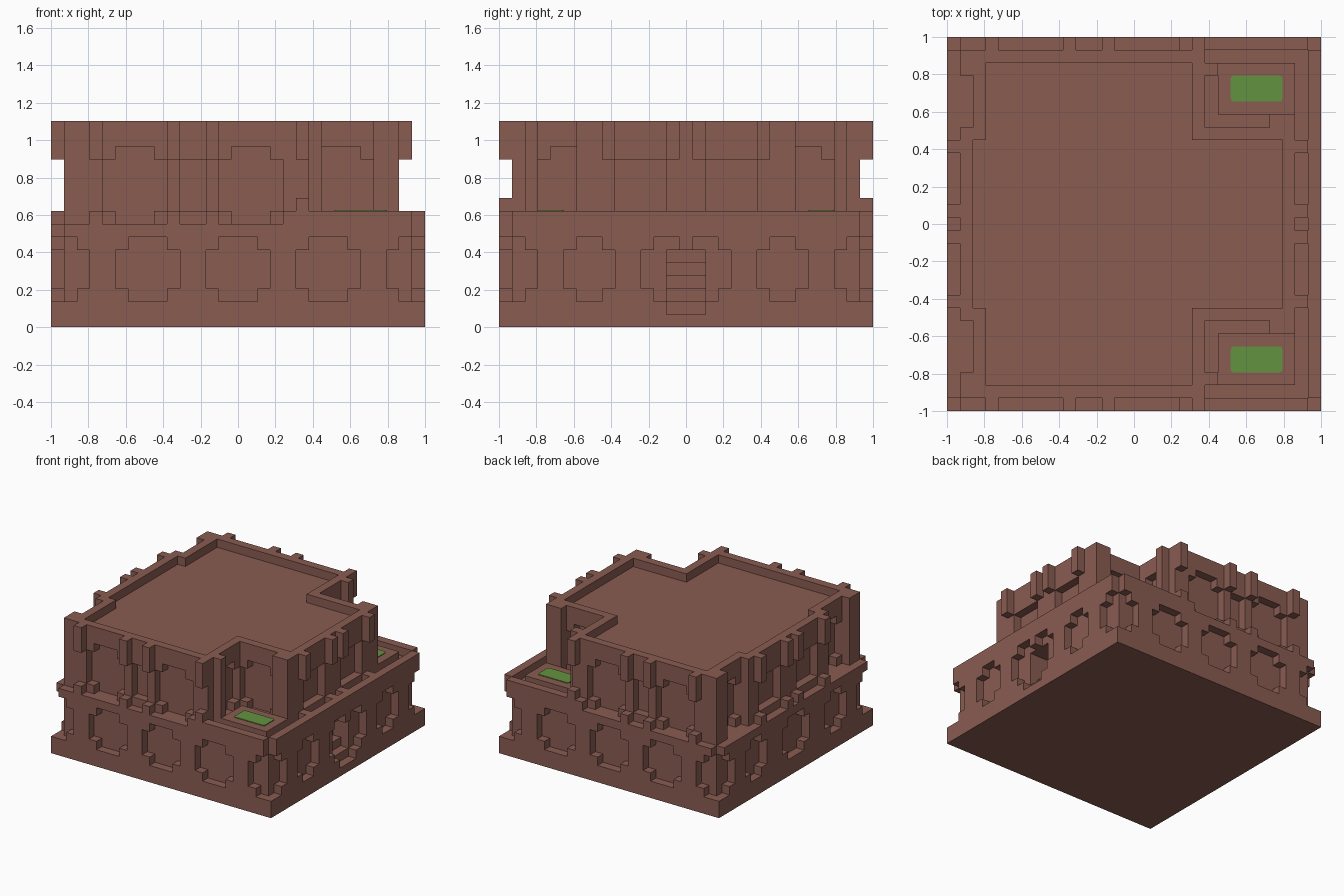
import bpy
import bmesh
from mathutils import Vector

cube = bpy.data.objects.get("Cube")
if cube:
    bpy.data.objects.remove(cube)

N = 29            # blocks along each side
U = 2 / N         # size of one block


def material(name, color):
    m = bpy.data.materials.new(name)
    m.use_nodes = True
    m.diffuse_color = (*color, 1)
    m.node_tree.nodes["Principled BSDF"].inputs["Base Color"].default_value = (*color, 1)
    return m


BRICK = material("brick brown", (0.25, 0.107, 0.083))
GRASS = material("grass green", (0.125, 0.29, 0.05))


def cells(x, y, z):
    return {(i, j, k) for i in range(*x) for j in range(*y) for k in range(*z)}


def both(x, y, z):
    """A block range and its mirror across the y centre plane."""
    return cells(x, y, z) | cells(x, (N - y[1], N - y[0]), z)


def finish(name, bm, mat):
    mesh = bpy.data.meshes.new(name)
    bm.to_mesh(mesh)
    bm.free()
    mesh.materials.append(mat)
    ob = bpy.data.objects.new(name, mesh)
    bpy.context.collection.objects.link(ob)
    return ob


def build(name, solid, mat):
    """Skin a set of blocks with its outer faces and merge the flat areas."""
    bm = bmesh.new()
    verts = {}

    def corner(p):
        if p not in verts:
            verts[p] = bm.verts.new((p[0] * U - 1, p[1] * U - 1, p[2] * U))
        return verts[p]

    for c in solid:
        for axis in range(3):
            a, b = (axis + 1) % 3, (axis + 2) % 3
            for side in (0, 1):
                near = list(c)
                near[axis] += 2 * side - 1
                if tuple(near) in solid:
                    continue
                loop = []
                for da, db in ((0, 0), (1, 0), (1, 1), (0, 1)):
                    p = list(c)
                    p[axis] += side
                    p[a] += da
                    p[b] += db
                    loop.append(corner(tuple(p)))
                bm.faces.new(loop if side else loop[::-1])
    bmesh.ops.dissolve_limit(bm, angle_limit=0.01, verts=bm.verts[:], edges=bm.edges[:])
    return finish(name, bm, mat)


def arch(a, b, z0, z1, cut):
    """Stepped opening: full width in the middle, one block taller inside."""
    return cut((a, b), (z0 + 1, z1 - 1)) | cut((a + 1, b - 1), (z0, z1))


# Lower storey: plinth, wall and stepped window recesses
base = cells((0, N), (0, N), (0, 8))
for a in (-2, 5, 12, 19, 26):
    base -= arch(a, a + 5, 2, 7, lambda s, z: both(s, (0, 1), z))
for a, b in ((-2, 3), (5, 9), (20, 24), (26, 31)):
    base -= arch(a, b, 2, 7, lambda s, z: cells((0, 1), s, z) | cells((N - 1, N), s, z))
base -= arch(12, 17, 2, 7, lambda s, z: cells((0, 1), s, z))
base -= arch(11, 18, 2, 7, lambda s, z: cells((N - 1, N), s, z))

# Entrance stairs on the +x side, with a keystone above
for step in range(5):
    base -= cells((N - 1 - step, N - step), (13, 16), (1 + step, 6))
base |= cells((N - 1, N), (14, 15), (6, 7))

# Rim of the terrace
rim = cells((28, N), (0, N), (8, 9)) | both((18, N), (0, 1), (8, 9))
rim |= both((19, 20), (0, 1), (9, 10))
base |= rim

# Square notches at the four corners
for x in (0, N - 1):
    base -= both((x, x + 1), (0, 1), (2, 9))
build("lower_storey", base, BRICK)

# Upper storey: main block, cut back at the terraces and the -x corners
FULL = (8, 16)
upper = cells((1, 27), (1, 28), FULL)
upper -= both((20, 27), (0, 7), FULL)
upper |= both((25, 27), (6, 7), FULL) | both((20, 21), (2, 3), FULL)
upper -= both((1, 2), (3, 7), FULL)

# Arched recesses of the outer walls
for a, b in ((4, 9), (13, 18)):
    upper -= arch(a, b, 8, 14, lambda s, z: both(s, (1, 2), z))
upper -= both((10, 12), (1, 2), (9, 13))
for x in (2, 19):
    upper -= arch(3, 7, 8, 14, lambda s, z: both((x, x + 1), s, z))
upper -= arch(20, 25, 8, 14, lambda s, z: both(s, (7, 8), z))
for x in (1, 26):
    upper -= both((x, x + 1), (9, 13), (9, 13))

# Sunken roof inside the parapet
upper -= cells((3, 19), (2, 27), (15, 16)) | cells((2, 26), (8, 21), (15, 16))
build("upper_storey", upper, BRICK)

# Corbels under the roof edge and matching pillar feet on the ledge
corbels, feet = set(), set()
for z, part in (((13, 16), corbels), ((8, 9), feet)):
    for x in (3, 9, 12, 19):
        part |= both((x, x + 1), (0, 1), z)
    for x in (0, 27):
        for y in (8, 13):
            part |= both((x, x + 1), (y, y + 1), z)
build("corbels", corbels, BRICK)
build("pillar_feet", feet - rim, BRICK)

# Terrace beds with round-cornered lawns
for name, y in (("front", 2), ("back", N - 6)):
    build(name + "_terrace_bed", cells((21, 27), (y, y + 4), (8, 9)), BRICK)
    bm = bmesh.new()
    bmesh.ops.create_cube(bm, size=1)
    for v in bm.verts:
        v.co = Vector((v.co.x * 4 * U, v.co.y * 2 * U, v.co.z * 0.006))
    upright = [e for e in bm.edges if abs(e.verts[0].co.z - e.verts[1].co.z) > 0.001]
    bmesh.ops.bevel(bm, geom=upright, offset=0.015, segments=3, profile=0.5, affect='EDGES')
    lawn = finish(name + "_lawn", bm, GRASS)
    lawn.location = (24 * U - 1, (y + 2) * U - 1, 9 * U + 0.003)
